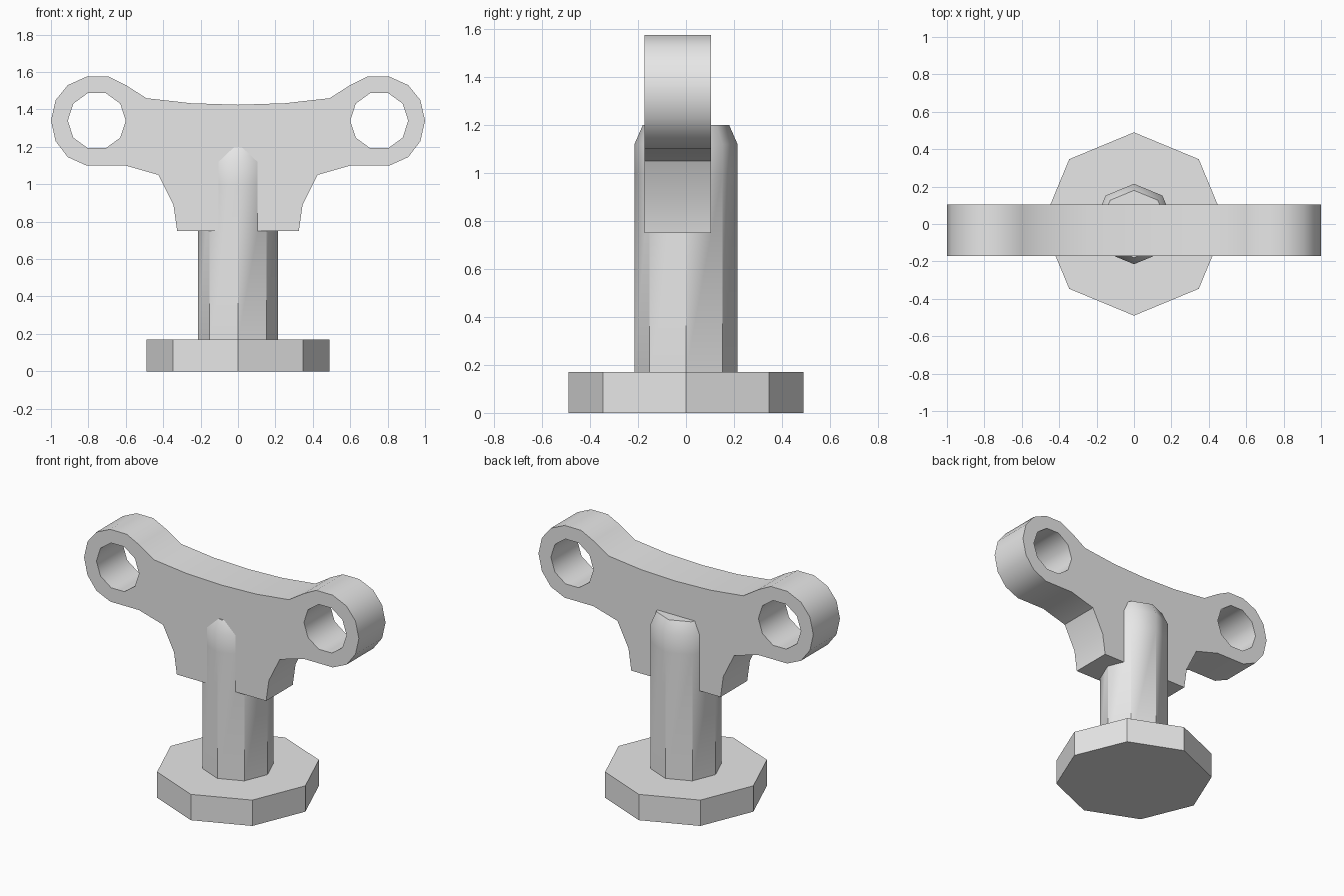
import bpy, bmesh, math
from mathutils import Vector

if "Cube" in bpy.data.objects:
    bpy.data.objects.remove(bpy.data.objects["Cube"], do_unlink=True)

grey = bpy.data.materials.new("light_grey")
grey.use_nodes = True
colour = (0.8, 0.8, 0.8, 1)
grey.diffuse_color = colour
grey.node_tree.nodes["Principled BSDF"].inputs["Base Color"].default_value = colour


def finish(bm, name, is_smooth):
    """Smooth shade, with sharp edges wherever the rule says so."""
    bmesh.ops.recalc_face_normals(bm, faces=bm.faces)
    for face in bm.faces:
        face.smooth = True
    for edge in bm.edges:
        edge.smooth = is_smooth(edge)
    mesh = bpy.data.meshes.new(name)
    bm.to_mesh(mesh)
    bm.free()
    mesh.materials.append(grey)
    obj = bpy.data.objects.new(name, mesh)
    bpy.context.collection.objects.link(obj)
    return obj


def by_angle(degrees):
    return lambda e: e.calc_face_angle(0) < math.radians(degrees)


def octagon_stack(profile):
    """Eight-sided solid through (radius, height) rings, capped at both ends."""
    bm = bmesh.new()
    rings = [[bm.verts.new((r * math.cos(i * math.tau / 8),
                            r * math.sin(i * math.tau / 8), z))
              for i in range(8)] for r, z in profile]
    for low, high in zip(rings, rings[1:]):
        for i in range(8):
            j = (i + 1) % 8
            bm.faces.new((low[i], low[j], high[j], high[i]))
    bm.faces.new(rings[0][::-1])
    bm.faces.new(rings[-1])
    return bm


# Octagonal foot
finish(octagon_stack([(0.49, 0), (0.49, 0.17)]), "base", by_angle(30))

# Octagonal shaft with a smooth rounded tip
DOME = 1.0
shaft = octagon_stack([(0.215, 0.17), (0.215, DOME), (0.215, 1.12), (0.18, 1.2)])
tip = max(shaft.faces, key=lambda f: f.calc_center_median().z)
bmesh.ops.poke(shaft, faces=[tip], offset=0.03)
finish(shaft, "shaft",
       lambda e: max(v.co.z for v in e.verts) > DOME + 0.01
       and min(v.co.z for v in e.verts) < 1.19
       or by_angle(30)(e))

# Winged handle: right half of the outline, mirrored, with an eye in each wing
half = [(0.25, 1.433), (0.49, 1.46), (0.6, 1.53), (0.69, 1.575), (0.81, 1.575),
        (0.91, 1.53), (0.975, 1.45), (1.0, 1.34), (0.975, 1.23), (0.91, 1.145),
        (0.81, 1.1), (0.6, 1.1), (0.425, 1.05), (0.345, 0.89), (0.325, 0.75)]
outline = [(0, 1.425)] + half + [(-x, z) for x, z in reversed(half)]
eyes = [[(side * 0.755 + 0.155 * math.cos(i * math.tau / 10),
          1.34 + 0.155 * math.sin(i * math.tau / 10)) for i in range(10)]
        for side in (-1, 1)]
FRONT, BACK = -0.172, 0.105
handle = bmesh.new()
for loop in [outline] + eyes:
    verts = [handle.verts.new((x, FRONT, z)) for x, z in loop]
    for a, b in zip(verts, verts[1:] + verts[:1]):
        handle.edges.new((a, b))
bmesh.ops.triangle_fill(handle, edges=handle.edges[:], use_beauty=True,
                        normal=Vector((0, -1, 0)))
extruded = bmesh.ops.extrude_face_region(handle, geom=handle.faces[:],
                                         use_keep_orig=True)
bmesh.ops.translate(handle, vec=(0, BACK - FRONT, 0),
                    verts=[g for g in extruded["geom"]
                           if isinstance(g, bmesh.types.BMVert)])
finish(handle, "handle", by_angle(40))
